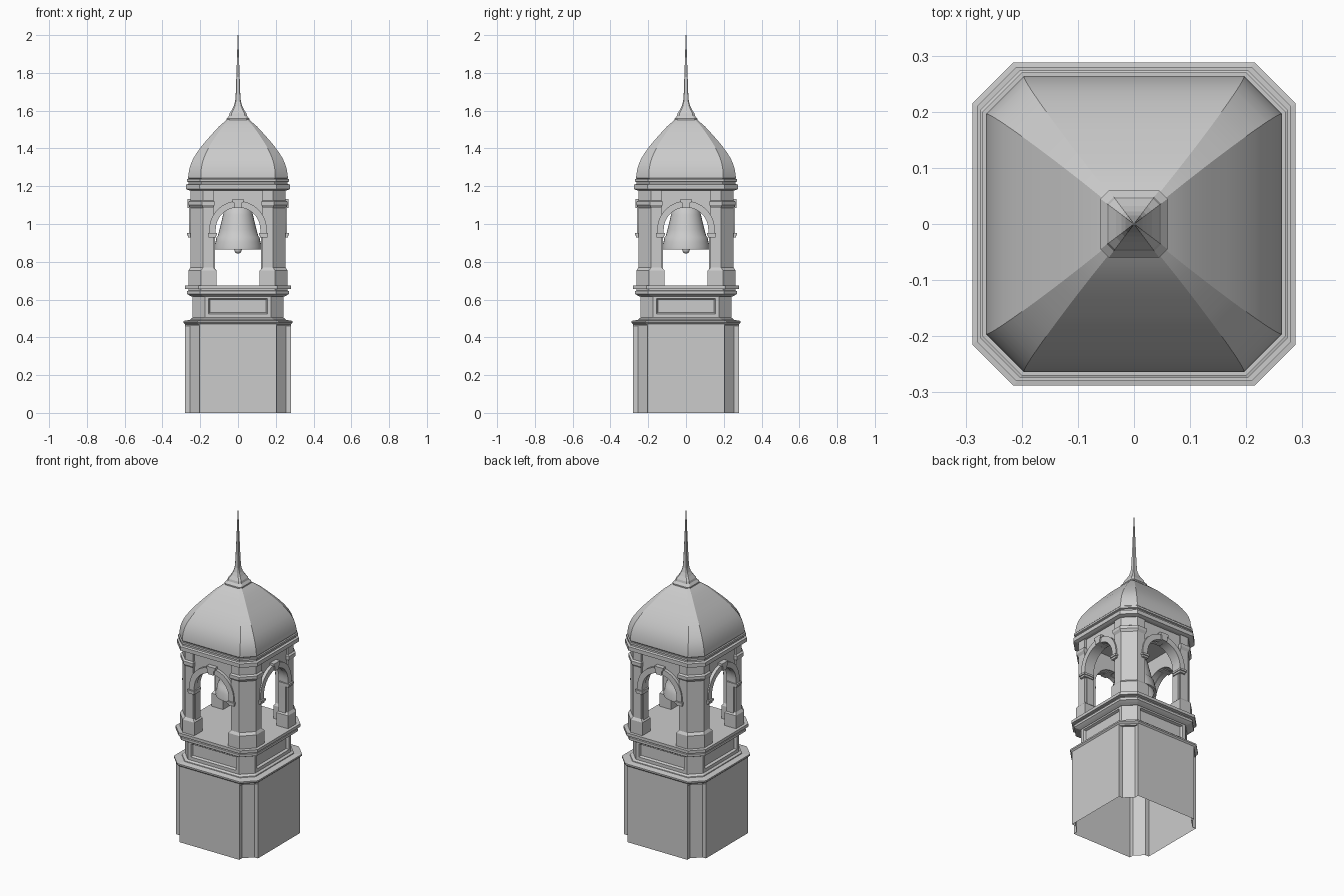
import bpy, bmesh, math
from mathutils import Matrix, Vector

if "Cube" in bpy.data.objects:
    bpy.data.objects.remove(bpy.data.objects["Cube"])


def finish(name, bm, smooth=0):
    bmesh.ops.recalc_face_normals(bm, faces=bm.faces)
    me = bpy.data.meshes.new(name)
    bm.to_mesh(me)
    bm.free()
    ob = bpy.data.objects.new(name, me)
    bpy.context.collection.objects.link(ob)
    if smooth:
        bpy.ops.object.select_all(action='DESELECT')
        ob.select_set(True)
        bpy.context.view_layer.objects.active = ob
        bpy.ops.object.shade_smooth_by_angle(angle=math.radians(smooth))
    return ob


def add_loft(bm, rings, bottom=True, top=True, rot=0.0):
    """Skin a stack of equal-length closed rings of 3D points."""
    m = Matrix.Rotation(rot, 4, 'Z')
    vs = [[bm.verts.new(m @ Vector(p)) for p in r] for r in rings]
    n = len(rings[0])
    for a, b in zip(vs, vs[1:]):
        for i in range(n):
            j = (i + 1) % n
            bm.faces.new((a[i], a[j], b[j], b[i]))
    if bottom:
        bm.faces.new(vs[0][::-1])
    if top:
        bm.faces.new(vs[-1])


def octa(h, c, z):
    """Chamfered square: half width h, chamfer starting at c."""
    return [(c, -h, z), (h, -c, z), (h, c, z), (c, h, z),
            (-c, h, z), (-h, c, z), (-h, -c, z), (-c, -h, z)]


def octa_stack(name, prof, smooth=0, **kw):
    bm = bmesh.new()
    add_loft(bm, [octa(*p) for p in prof], **kw)
    return finish(name, bm, smooth)


def four(name, stacks, smooth=0):
    """Repeat ring stacks on all four sides."""
    bm = bmesh.new()
    for k in range(4):
        for s in stacks:
            add_loft(bm, s, rot=k * math.pi / 2)
    return finish(name, bm, smooth)


def extrude_y(outline, y0, y1):
    return [[(x, y, z) for x, z in outline] for y in (y0, y1)]


def box(x0, x1, y0, y1, z0, z1):
    return extrude_y([(x0, z0), (x1, z0), (x1, z1), (x0, z1)], y0, y1)


# Base shaft: open below, with stepped-in chamfered corners
def base_ring(z):
    q = [(0.205, -0.28), (0.205, -0.255), (0.255, -0.205), (0.28, -0.205)]
    return [tuple(Matrix.Rotation(k * math.pi / 2, 3, 'Z') @ Vector((x, y, z)))
            for k in range(4) for x, y in q]


bm = bmesh.new()
add_loft(bm, [base_ring(0), base_ring(0.475)], bottom=False, top=False)
finish("base_shaft", bm)
octa_stack("base_cap", [(0.278, 0.205, 0.46), (0.278, 0.205, 0.468),
                        (0.288, 0.215, 0.478), (0.288, 0.215, 0.487),
                        (0.25, 0.18, 0.493)])

# Plinth with recessed panel on each side
bm = bmesh.new()
add_loft(bm, [octa(*p) for p in [(0.255, 0.19, 0.485), (0.252, 0.187, 0.497),
                                 (0.24, 0.175, 0.505), (0.24, 0.175, 0.625)]])
bm.normal_update()
panels = [f for f in bm.faces if abs(f.calc_center_median().z - 0.565) < 0.005
          and max(abs(f.normal.x), abs(f.normal.y)) > 0.95]
bmesh.ops.recalc_face_normals(bm, faces=bm.faces)
bmesh.ops.inset_individual(bm, faces=panels, thickness=0.028)
bmesh.ops.inset_individual(bm, faces=panels, thickness=0.008, depth=-0.015)
finish("plinth", bm)

# Belfry floor moulding
octa_stack("floor_moulding", [(0.245, 0.18, 0.615), (0.258, 0.19, 0.622),
                              (0.27, 0.20, 0.63), (0.27, 0.20, 0.645),
                              (0.262, 0.195, 0.648), (0.262, 0.195, 0.655),
                              (0.28, 0.21, 0.657), (0.28, 0.21, 0.675)])


# Corner piers with base blocks and capitals
def pier_ring(a, o, c, i, z):
    return [(a, o, z), (c, o, z), (o, c, z), (o, a, z), (i, a, z), (i, i, z), (a, i, z)]


shaft = (0.13, 0.252, 0.185, 0.19)
block = (0.115, 0.262, 0.195, 0.182)
four("corner_piers", [[pier_ring(*d, z) for d, z in
     [(block, 0.67), (block, 0.755), (shaft, 0.77), (shaft, 1.10)]]])
cap = (0.125, 0.262, 0.19, 0.185)
four("pier_capitals", [[pier_ring(*d, z) for d, z in
     [(shaft, 1.085), (cap, 1.1), (cap, 1.118), (shaft, 1.125), (shaft, 1.185)]]])

# Arched wall panels between piers
ZC, R0, R1 = 0.97, 0.122, 0.152


def arc(r, n=20):
    return [(r * math.cos(math.pi * i / n), ZC + r * math.sin(math.pi * i / n))
            for i in range(n + 1)]


wall = [(0.14, 0.675), (0.14, 1.185), (-0.14, 1.185), (-0.14, 0.675),
        (-R0, 0.675)] + arc(R0)[::-1] + [(R0, 0.675)]
four("arch_walls", [extrude_y(wall, -0.24, -0.192)], 25)

# Arch trim, imposts and keystones
trim = [(R1, 0.945)] + arc(R1) + [(-R1, 0.945), (-R0 + .004, 0.945)] \
    + arc(R0 - .004)[::-1] + [(R0 - .004, 0.945)]
four("arch_trim", [extrude_y(trim, -0.26, -0.23)], 25)
imp = []
for s in (-1, 1):
    for x0, x1, y, z0, z1 in [(0.116, 0.156, 0.264, 0.928, 0.94),
                              (0.112, 0.16, 0.27, 0.94, 0.952)]:
        imp.append(box(min(s * x0, s * x1), max(s * x0, s * x1), -y, -0.20, z0, z1))
four("imposts", imp)
four("keystones", [extrude_y([(-0.018, 1.085), (0.018, 1.085), (0.022, 1.115),
                              (0.029, 1.115), (0.029, 1.132), (-0.029, 1.132),
                              (-0.029, 1.115), (-0.022, 1.115)], -0.268, -0.2)])

# Cornice
octa_stack("cornice", [(0.258, 0.19, 1.178), (0.274, 0.203, 1.184),
                       (0.274, 0.203, 1.208), (0.262, 0.194, 1.212),
                       (0.262, 0.194, 1.222), (0.27, 0.2, 1.225), (0.27, 0.2, 1.237)])

# Domed roof
dome = [(0.257, 1.232), (0.264, 1.243), (0.263, 1.26), (0.258, 1.29), (0.249, 1.32),
        (0.235, 1.35), (0.216, 1.38), (0.193, 1.412), (0.165, 1.445),
        (0.134, 1.48), (0.1, 1.517), (0.07, 1.543), (0.045, 1.562)]
octa_stack("dome_roof", [(h, h * (0.74 + 0.08 * (z - 1.23) / 0.33), z) for h, z in dome], 25)

# Finial and spire
octa_stack("finial", [(h, h * 0.75, z) for h, z in
                      [(0.05, 1.54), (0.06, 1.55), (0.06, 1.558), (0.048, 1.572),
                       (0.045, 1.585), (0.032, 1.605), (0.022, 1.625), (0.015, 1.65),
                       (0.012, 1.69), (0.007, 1.83), (0.0015, 2.0)]])


# Bell, clapper and hanger
def lathe(name, prof, n=32):
    bm = bmesh.new()
    add_loft(bm, [[(r * math.cos(2 * math.pi * i / n), r * math.sin(2 * math.pi * i / n), z)
                   for i in range(n)] for r, z in prof])
    return finish(name, bm, 35)


lathe("bell", [(0.06, 1.04), (0.085, 0.96), (0.112, 0.865), (0.126, 0.865), (0.126, 0.878),
               (0.119, 0.905), (0.114, 0.93), (0.107, 0.938), (0.098, 0.97), (0.088, 1.01),
               (0.079, 1.05), (0.07, 1.078), (0.055, 1.092), (0.035, 1.1), (0.02, 1.115)])
lathe("bell_hanger", [(0.018, 1.1), (0.018, 1.185)], 12)
lathe("clapper_rod", [(0.008, 0.865), (0.008, 1.045)], 8)
bm = bmesh.new()
bmesh.ops.create_uvsphere(bm, u_segments=16, v_segments=10, radius=0.02,
                          matrix=Matrix.Translation((0, 0, 0.863)))
finish("clapper", bm, 40)
